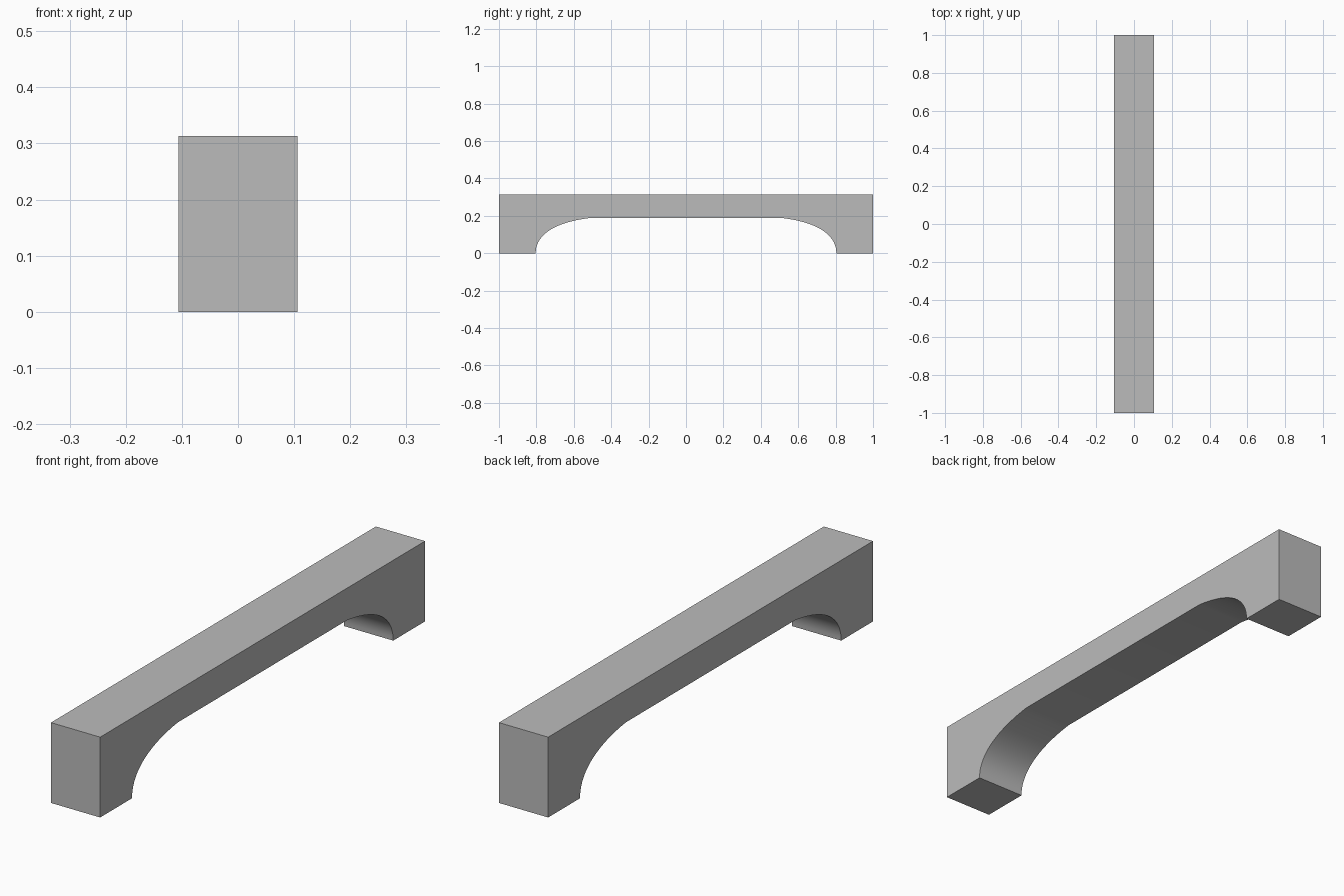
import bpy
import bmesh
import math
from mathutils import Vector
from mathutils.geometry import interpolate_bezier

cube = bpy.data.objects.get("Cube")
if cube:
    bpy.data.objects.remove(cube)

HALF_WIDTH, HALF_LENGTH, HEIGHT = 0.106, 1.0, 0.313

# Plain grey finish
grey = bpy.data.materials.new("plain grey")
grey.use_nodes = True
colour = (0.5, 0.5, 0.5, 1)
grey.diffuse_color = colour
grey.node_tree.nodes["Principled BSDF"].inputs["Base Color"].default_value = colour

# Half of the side profile: top corner, foot, then the curved inner shoulder
shoulder = interpolate_bezier(Vector((0.804, 0)), Vector((0.804, 0.1)),
                              Vector((0.70, 0.165)), Vector((0.52, 0.188)), 20)
half = [(HALF_LENGTH, HEIGHT), (HALF_LENGTH, 0)] + [(p.x, p.y) for p in shoulder]
profile = half + [(-y, z) for y, z in reversed(half)]

# Extrude the mirrored profile across the width
bm = bmesh.new()
side = bm.faces.new([bm.verts.new((-HALF_WIDTH, y, z)) for y, z in profile])
extruded = bmesh.ops.extrude_face_region(bm, geom=[side], use_keep_orig=True)
moved = [g for g in extruded["geom"] if isinstance(g, bmesh.types.BMVert)]
bmesh.ops.translate(bm, verts=moved, vec=(2 * HALF_WIDTH, 0, 0))
bmesh.ops.recalc_face_normals(bm, faces=bm.faces)

mesh = bpy.data.meshes.new("handle")
bm.to_mesh(mesh)
bm.free()
mesh.materials.append(grey)
handle = bpy.data.objects.new("handle", mesh)
bpy.context.collection.objects.link(handle)

# Smooth the inner curve while keeping the block edges sharp
bpy.ops.object.select_all(action="DESELECT")
handle.select_set(True)
bpy.context.view_layer.objects.active = handle
bpy.ops.object.shade_smooth_by_angle(angle=math.radians(30))
